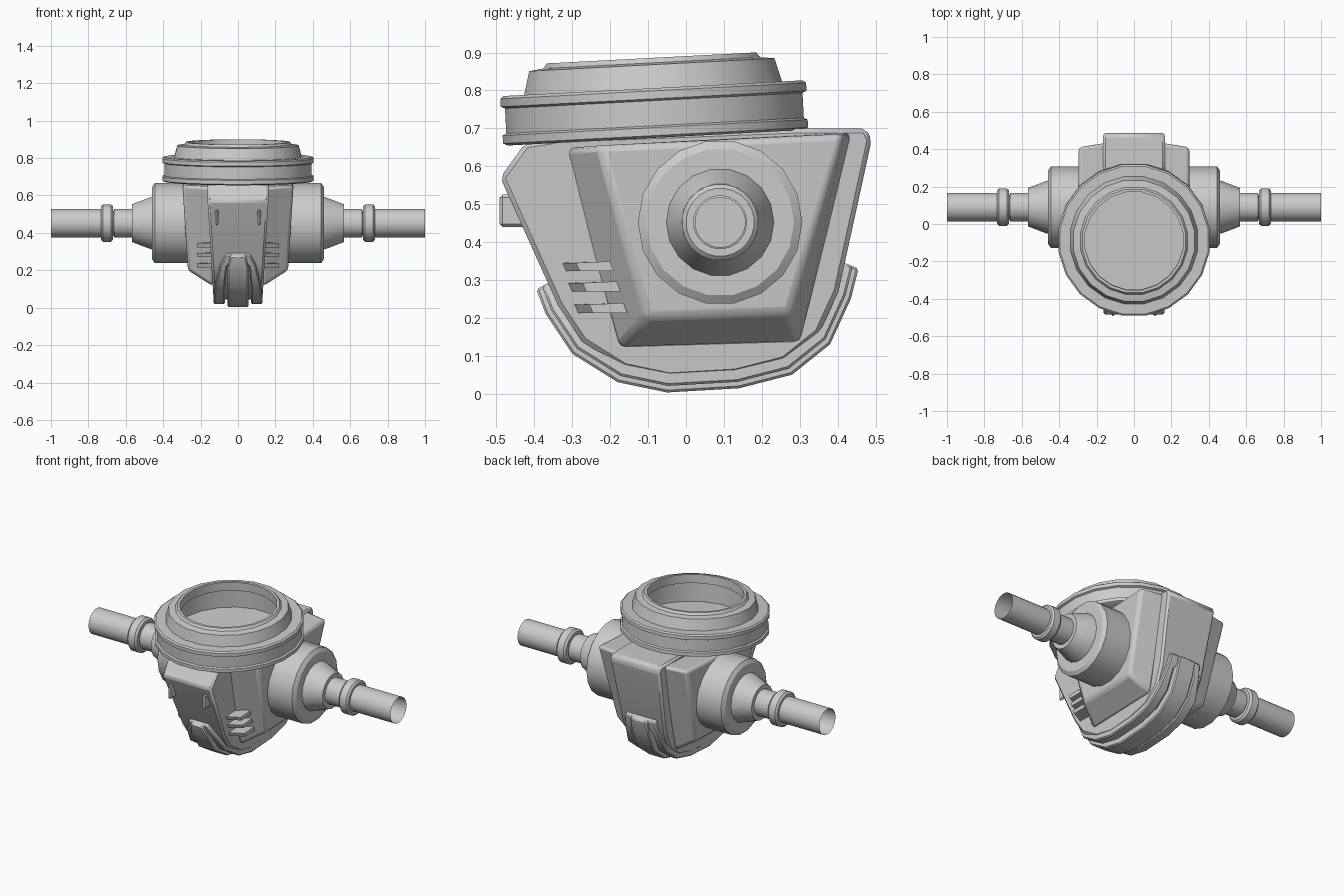
import bpy, bmesh, math
from mathutils import Matrix

if "Cube" in bpy.data.objects:
    bpy.data.objects.remove(bpy.data.objects["Cube"])


def finish(name, bm, bevel=0, segs=1, smooth=True, closed=True):
    if closed:
        bmesh.ops.recalc_face_normals(bm, faces=bm.faces)
    me = bpy.data.meshes.new(name)
    bm.to_mesh(me)
    bm.free()
    ob = bpy.data.objects.new(name, me)
    bpy.context.collection.objects.link(ob)
    if bevel:
        m = ob.modifiers.new("Bevel", 'BEVEL')
        m.width, m.segments = bevel, segs
        m.limit_method, m.angle_limit = 'ANGLE', math.radians(35)
    if smooth:
        bpy.ops.object.select_all(action='DESELECT')
        bpy.context.view_layer.objects.active = ob
        ob.select_set(True)
        bpy.ops.object.shade_smooth_by_angle(angle=math.radians(28))
    return ob


def mirror_x(ob):
    m = ob.modifiers.new("Mirror", 'MIRROR')
    m.use_axis = (True, False, False)
    m.use_clip = False
    m.use_mirror_merge = False


def loft(name, a, b, **kw):
    """Closed solid between two outlines with equal point counts."""
    bm = bmesh.new()
    va = [bm.verts.new(p) for p in a]
    vb = [bm.verts.new(p) for p in b]
    n = len(va)
    bm.faces.new(va)
    bm.faces.new(vb[::-1])
    for i in range(n):
        bm.faces.new((va[i], vb[i], vb[(i + 1) % n], va[(i + 1) % n]))
    return finish(name, bm, **kw)


def lathe(name, profile, sides, matrix, loop=False):
    """Revolve (radius, height) points about local z, then place."""
    bm = bmesh.new()
    rings = []
    for r, h in profile:
        if r == 0:
            rings.append([bm.verts.new((0, 0, h))] * sides)
        else:
            rings.append([bm.verts.new((r * math.cos(t), r * math.sin(t), h))
                          for t in (2 * math.pi * (i + .5) / sides for i in range(sides))])
    pairs = list(zip(rings, rings[1:]))
    if loop:
        pairs.append((rings[-1], rings[0]))
    for a, b in pairs:
        for i in range(sides):
            j = (i + 1) % sides
            bm.faces.new(list(dict.fromkeys((a[i], a[j], b[j], b[i]))))
    bm.transform(matrix)
    return finish(name, bm)


def box(name, x, y, z, **kw):
    a = [(x[0], y[0], z[0]), (x[0], y[1], z[0]), (x[0], y[1], z[1]), (x[0], y[0], z[1])]
    return loft(name, a, [(x[1], p[1], p[2]) for p in a], smooth=False, **kw)


# Curved underside, as seen from the side (y, z), front to back
ARC = [(-.395, .275), (-.37, .21), (-.30, .105), (-.18, .03), (-.05, .003),
       (.14, .014), (.28, .05), (.38, .13), (.435, .25), (.455, .33)]


def scaled(p, s):
    return (.03 + (p[0] - .03) * s, .5 + (p[1] - .5) * s)


def band(name, lo, hi, s_out, s_in):
    """Strip that follows the underside between half-widths lo and hi."""
    bm = bmesh.new()
    rows = []
    for p, a, b in zip(ARC, lo, hi):
        o, i = scaled(p, s_out), scaled(p, s_in)
        rows.append([bm.verts.new(v) for v in ((a, *o), (b, *o), (b, *i), (a, *i))])
    for r, q in zip(rows, rows[1:]):
        for k in range(4):
            bm.faces.new((r[k], r[(k + 1) % 4], q[(k + 1) % 4], q[k]))
    bm.faces.new(rows[0])
    bm.faces.new(rows[-1][::-1])
    return finish(name, bm, bevel=.006)


# Central body slab, slightly narrower toward the bottom
slab = ([(-.49, .57), (-.425, .66), (-.33, .675), (.30, .70), (.475, .70), (.49, .67)]
        + [scaled(p, .92) for p in ARC[1:-1]][::-1])


def width(z):
    return .128 + .037 * min(1, z / .6)


loft("body_slab", [(-width(z), y, z) for y, z in slab],
     [(width(z), y, z) for y, z in slab], bevel=.012)

# Side housings
base = [(-.33, .647), (-.18, .115), (.305, .13), (.44, .69)]
outer = [(.297, -.23, .655), (.268, -.105, .20), (.268, .275, .212), (.297, .415, .685)]
mirror_x(loft("side_housing", [(.135, y, z) for y, z in base], outer, bevel=.018, segs=2))

# Keel strip and the rails either side of it
band("keel", [-.04, -.055] + [-.055] * 8, [.04, .055] + [.055] * 8, 1.0, .88)
mirror_x(band("keel_rail", [.0, .06] + [.07] * 7 + [0],
              [.06, .095, .12] + [.13] * 5 + [.11, .1], .965, .88))

# Vent slats
for i, (z, y) in enumerate([(.323, -.335), (.27, -.318), (.213, -.30)]):
    mirror_x(loft(f"vent_slat_{i + 1}",
                  [(.12, y + d, z + h) for d, h in ((.005, 0), (.145, 0), (.135, .026), (-.005, .022))],
                  [(.22, y + d, z + h) for d, h in ((.055, 0), (.145, 0), (.135, .026), (.045, .022))],
                  smooth=False))

# Front clips
mirror_x(box("front_clip", (.104, .122), (-.492, -.40), (.44, .525), bevel=.008))

# Tilted collar with an open top and recessed floor
tilt = Matrix.Translation((0, -.08, .675)) @ Matrix.Rotation(math.radians(3), 4, 'X')
lathe("top_collar", [(0, .0), (.395, 0), (.408, .006), (.408, .027), (.398, .032), (.398, .098),
                     (.409, .103), (.409, .124), (.40, .131), (.345, .131), (.328, .193),
                     (.29, .198), (.28, .211), (.265, .211), (.265, .16), (.32, .14),
                     (.32, .03), (0, .03)], 20, tilt)

# Side shafts
for side, name in ((1, "right"), (-1, "left")):
    place = Matrix.Translation((0, .09, .452)) @ Matrix.Rotation(side * math.pi / 2, 4, 'Y')
    lathe(name + "_hub", [(0, .2), (.217, .2), (.217, .445), (.195, .46), (.142, .46),
                          (.138, .475), (.102, .568), (.078, .568), (0, .568)], 18, place)
    lathe(name + "_shaft_base", [(.077, .55), (.077, .662), (.066, .666), (.066, .69)], 24, place)
    lathe(name + "_shaft_collar", [(.07, .668), (.09, .668), (.101, .68), (.101, .722),
                                   (.09, .732), (.07, .732)], 24, place, loop=True)
    lathe(name + "_shaft", [(.076, .70), (.076, 1.0)], 24, place)
